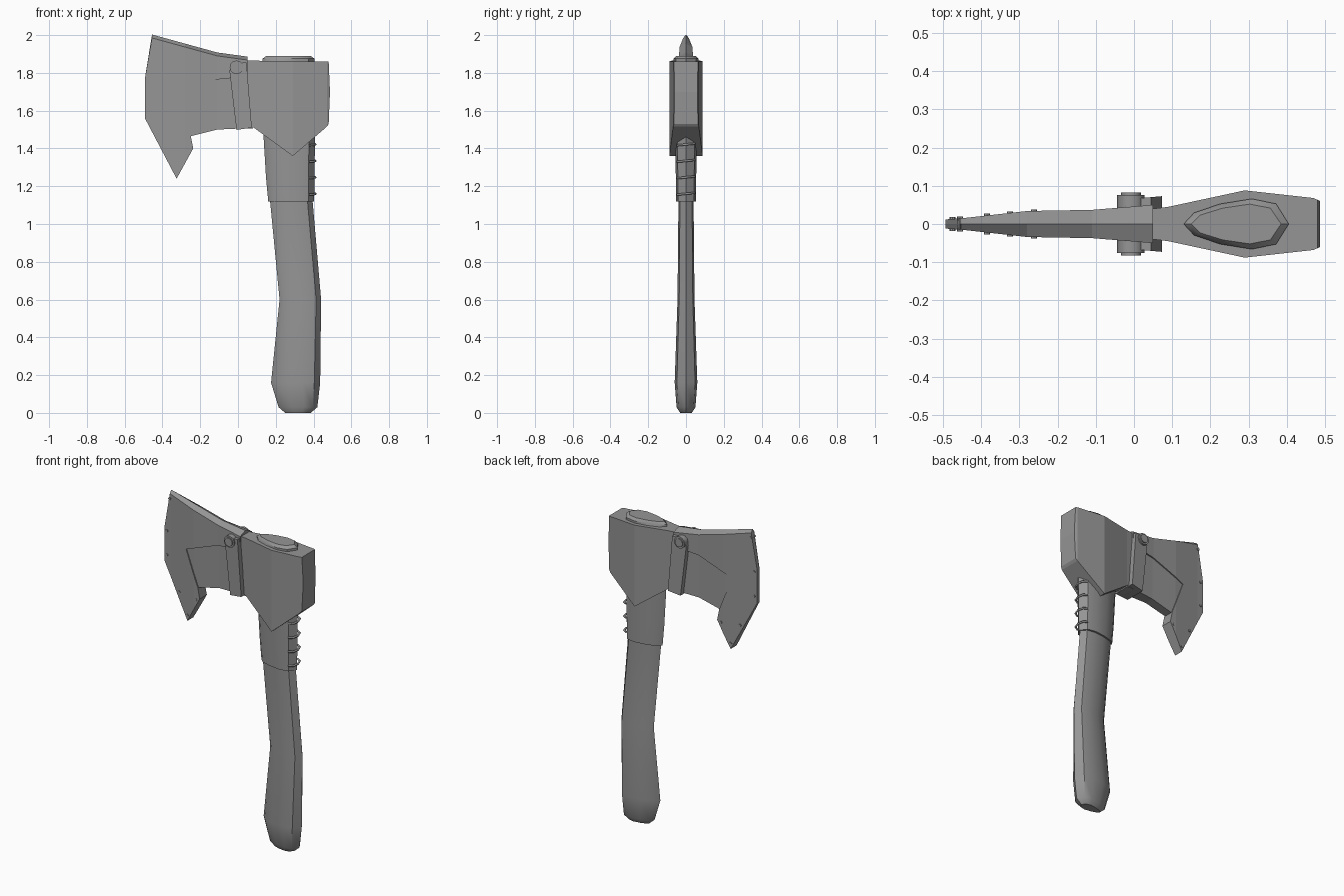
import bpy, bmesh
from math import radians
from mathutils import Vector

cube = bpy.data.objects.get("Cube")
if cube:
    bpy.data.objects.remove(cube, do_unlink=True)

grey = bpy.data.materials.new("neutral grey")
grey.use_nodes = True
grey.diffuse_color = (0.3, 0.3, 0.3, 1)
grey.node_tree.nodes["Principled BSDF"].inputs["Base Color"].default_value = (0.3, 0.3, 0.3, 1)


def finish(name, bm, angle=0):
    bmesh.ops.recalc_face_normals(bm, faces=bm.faces)
    mesh = bpy.data.meshes.new(name)
    bm.to_mesh(mesh)
    bm.free()
    mesh.materials.append(grey)
    obj = bpy.data.objects.new(name, mesh)
    bpy.context.collection.objects.link(obj)
    if angle:
        bpy.ops.object.select_all(action="DESELECT")
        obj.select_set(True)
        bpy.context.view_layer.objects.active = obj
        bpy.ops.object.shade_smooth_by_angle(angle=radians(angle))
    return obj


def slab(name, outline, widths, ridge=None):
    """Side outline (x, z) thickened to half-widths given along x, with an optional ridged rim."""
    def half(x):
        if x <= widths[0][0]:
            return widths[0][1]
        for (xa, ya), (xb, yb) in zip(widths, widths[1:]):
            if x <= xb:
                return ya + (yb - ya) * (x - xa) / (xb - xa)
        return widths[-1][1]

    flat = bmesh.new()
    flat.faces.new([flat.verts.new((x, 0, z)) for x, z in outline])
    for x, _ in widths:
        bmesh.ops.bisect_plane(flat, geom=flat.verts[:] + flat.edges[:] + flat.faces[:],
                               plane_co=(x, 0, 0), plane_no=(1, 0, 0))
    bm = bmesh.new()
    near, far, mid = {}, {}, {}
    for v in flat.verts:
        x, _, z = v.co
        near[v] = bm.verts.new((x, -half(x), z))
        far[v] = bm.verts.new((x, half(x), z))
    for f in flat.faces:
        bm.faces.new([near[v] for v in f.verts])
        bm.faces.new([far[v] for v in reversed(f.verts)])
    for e in flat.edges:
        if not e.is_boundary:
            continue
        a, b = e.verts
        for v in (a, b):
            if ridge and v not in mid:
                mid[v] = bm.verts.new((v.co.x, 0, v.co.z + ridge(v.co.x, v.co.z)))
        if ridge:
            bm.faces.new((near[a], near[b], mid[b], mid[a]))
            bm.faces.new((mid[a], mid[b], far[b], far[a]))
        else:
            bm.faces.new((near[a], near[b], far[b], far[a]))
    flat.free()
    return finish(name, bm)


# Teardrop section: position from the narrow front to the back, and relative half-width
SECTION = [(0, 0), (0.1, 0.45), (0.35, 0.8), (0.65, 1), (0.88, 0.8), (1, 0)]
LOOP = SECTION + [(u, -v) for u, v in SECTION[-2:0:-1]]


def loft(name, levels, angle=40):
    bm = bmesh.new()
    rings = [[bm.verts.new((x0 + u * (x1 - x0), v * w, z)) for u, v in LOOP]
             for z, x0, x1, w in levels]
    n = len(LOOP)
    for a, b in zip(rings, rings[1:]):
        for i in range(n):
            j = (i + 1) % n
            bm.faces.new((a[i], a[j], b[j], b[i]))
    bm.faces.new(rings[0])
    bm.faces.new(rings[-1])
    return finish(name, bm, angle)


def pin(name, x, z, radius, half_length, sides=12):
    """Cylinder across the head, showing on both sides."""
    bm = bmesh.new()
    bmesh.ops.create_cone(bm, cap_ends=True, segments=sides, radius1=radius,
                          radius2=radius, depth=2 * half_length)
    for v in bm.verts:
        v.co = Vector((x + v.co.x, v.co.z, z + v.co.y))
    return finish(name, bm, 40)


# Handle, running through the head and out as a rounded knob
loft("handle", [(0, 0.25, 0.385, 0.03), (0.03, 0.215, 0.42, 0.05), (0.16, 0.175, 0.435, 0.06),
                (0.6, 0.22, 0.44, 0.045), (1.12, 0.17, 0.395, 0.04), (1.45, 0.145, 0.4, 0.05),
                (1.875, 0.13, 0.405, 0.066), (1.89, 0.15, 0.385, 0.052)])

# Wrapped sleeve under the head, with stitches along the back
loft("grip_sleeve", [(1.12, 0.16, 0.403, 0.052), (1.25, 0.148, 0.405, 0.054),
                     (1.5, 0.133, 0.408, 0.058)])
for i in range(4):
    curve = bpy.data.curves.new("stitch", "CURVE")
    curve.dimensions = "3D"
    curve.bevel_depth = 0.006
    curve.bevel_resolution = 1
    curve.use_fill_caps = True
    path = curve.splines.new("POLY")
    path.points.add(4)
    for p, (x, y) in zip(path.points, [(0.375, -0.046), (0.4, -0.032), (0.41, 0),
                                       (0.4, 0.032), (0.375, 0.046)]):
        p.co = (x, y, 1.16 + 0.087 * i + 0.1 * y, 1)
    curve.materials.append(grey)
    bpy.context.collection.objects.link(bpy.data.objects.new("stitch", curve))

# Head block around the handle
slab("head_block", [(0.05, 1.865), (0.48, 1.86), (0.487, 1.7), (0.48, 1.53), (0.47, 1.515),
                    (0.29, 1.36), (0.07, 1.52)],
     [(0.05, 0.04), (0.09, 0.045), (0.29, 0.088), (0.47, 0.068), (0.487, 0.06)])

# Blade core, with the raised cheek plate and cutting edge over it
slab("blade_core", [(-0.36, 1.9), (0.05, 1.86), (0.08, 1.85), (0.08, 1.505), (0, 1.505),
                    (-0.11, 1.5), (-0.25, 1.465), (-0.36, 1.6)],
     [(-0.36, 0.02), (-0.28, 0.027), (-0.11, 0.029), (0.05, 0.04)])
slab("blade_plate", [(-0.455, 1.985), (-0.11, 1.89), (0.05, 1.868), (0.05, 1.78), (-0.04, 1.772),
                     (-0.11, 1.765), (-0.335, 1.68), (-0.25, 1.465), (-0.237, 1.4),
                     (-0.325, 1.24), (-0.493, 1.56), (-0.493, 1.77)],
     [(-0.493, 0.012), (-0.45, 0.015), (-0.28, 0.034), (-0.11, 0.037), (0.05, 0.05)],
     ridge=lambda x, z: 0.018 if z > 1.83 else 0)

# Strap and bolt joining the blade to the block
slab("strap", [(-0.045, 1.81), (-0.035, 1.85), (0.045, 1.855), (0.073, 1.51), (-0.008, 1.498)],
     [(-0.045, 0.062), (0.075, 0.073)])
pin("bolt_washer", -0.008, 1.83, 0.036, 0.076)
pin("bolt_head", -0.008, 1.83, 0.026, 0.083)

# Small rivets along the cutting edge
for x, z, w in [(-0.455, 1.955, 0.02), (-0.475, 1.75, 0.018), (-0.475, 1.6, 0.018),
                (-0.385, 1.4, 0.027), (-0.325, 1.275, 0.033), (-0.262, 1.39, 0.038)]:
    pin("rivet", x, z, 0.008, w, 8)
